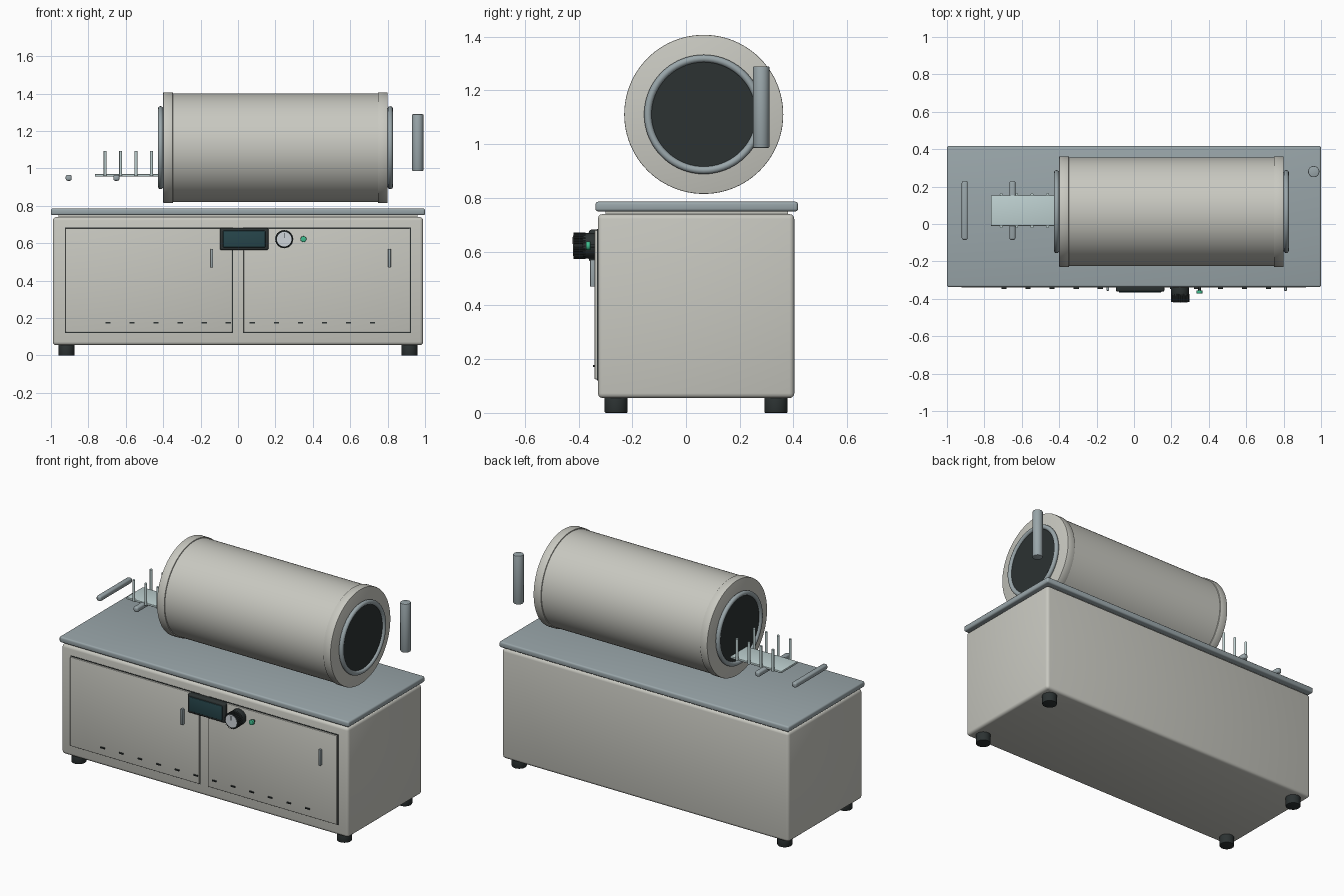
import bpy, math
from mathutils import Vector

if "Cube" in bpy.data.objects:
    bpy.data.objects.remove(bpy.data.objects["Cube"])


def material(name, rgb):
    m = bpy.data.materials.new(name)
    m.diffuse_color = (*rgb, 1)
    m.use_nodes = True
    m.node_tree.nodes["Principled BSDF"].inputs["Base Color"].default_value = m.diffuse_color
    return m


CREAM = material("warm_grey_enamel", (0.58, 0.58, 0.53))
STEEL = material("blue_grey_steel", (0.32, 0.38, 0.40))
DARK = material("dark_rubber", (0.025, 0.032, 0.032))
SCREEN = material("screen_glass", (0.02, 0.06, 0.07))
GLASS = material("pale_tray", (0.52, 0.64, 0.64))
GREEN = material("green_lamp", (0.05, 0.50, 0.27))
PALE = material("pale_dial", (0.62, 0.66, 0.70))
ROT = {'X': (0, math.pi / 2, 0), 'Y': (math.pi / 2, 0, 0), 'Z': (0, 0, 0)}


def finish(name, mat, bevel=0, segments=3):
    ob = bpy.context.object
    ob.name = name
    ob.data.materials.append(mat)
    bpy.ops.object.transform_apply(location=False, rotation=True, scale=True)
    if bevel:
        b = ob.modifiers.new("bevel", 'BEVEL')
        b.width, b.segments = bevel, segments
        b.limit_method, b.angle_limit = 'ANGLE', math.radians(40)
        bpy.ops.object.modifier_apply(modifier=b.name)
    bpy.ops.object.shade_smooth_by_angle(angle=math.radians(35))
    return ob


def box(name, lo, hi, mat, bevel=0):
    lo, hi = Vector(lo), Vector(hi)
    bpy.ops.mesh.primitive_cube_add(size=1, location=(lo + hi) / 2)
    bpy.context.object.scale = hi - lo
    return finish(name, mat, bevel)


def rod(name, centre, r, length, axis, mat, bevel=0, sides=32):
    bpy.ops.mesh.primitive_cylinder_add(vertices=sides, radius=r, depth=length,
                                        location=centre, rotation=ROT[axis])
    return finish(name, mat, bevel, 2)


# Cabinet, worktop and feet
box("cabinet", (-0.99, -0.328, 0.055), (0.99, 0.403, 0.74), CREAM, 0.018)
box("worktop_neck", (-0.96, -0.30, 0.73), (0.96, 0.38, 0.76), CREAM)
box("worktop", (-1, -0.337, 0.75), (1, 0.417, 0.786), STEEL, 0.01)
for sx in (-1, 1):
    for y in (-0.26, 0.335):
        rod("foot", (sx * 0.917, y, 0.03), 0.043, 0.06, 'Z', DARK, 0.004)

# Doors with dark outline, pulls and a row of vent slots
for side, x0, pull in (("left", -0.922, -0.14), ("right", 0.03, 0.81)):
    x1 = x0 + 0.89
    box(side + "_door_seam", (x0 - 0.004, -0.331, 0.121), (x1 + 0.004, -0.32, 0.684), DARK)
    box(side + "_door", (x0, -0.34, 0.125), (x1, -0.32, 0.68), CREAM, 0.003)
    box(side + "_door_pull", (pull - 0.007, -0.357, 0.47), (pull + 0.007, -0.335, 0.57), STEEL, 0.003)
for i in range(12):
    x = -0.695 + i * 0.1286
    box("vent_slot", (x - 0.014, -0.347, 0.171), (x + 0.014, -0.335, 0.178), DARK)

# Control panel: display, ribbed knob and lamp
box("display_housing", (-0.097, -0.362, 0.563), (0.163, -0.32, 0.682), DARK, 0.01)
box("display_screen", (-0.08, -0.367, 0.578), (0.146, -0.355, 0.667), SCREEN, 0.004)
KX, KZ = 0.247, 0.622
rod("knob_collar", (KX, -0.36, KZ), 0.048, 0.05, 'Y', DARK, 0.003)
rod("knob_grip", (KX, -0.395, KZ), 0.044, 0.046, 'Y', DARK, 0.003)
for i in range(28):
    a = i * math.tau / 28
    rib = rod("knob_rib", (KX + 0.046 * math.cos(a), -0.396, KZ + 0.046 * math.sin(a)),
              0.0035, 0.044, 'Y', DARK, 0, 8)
rod("knob_face", (KX, -0.417, KZ), 0.039, 0.006, 'Y', PALE)
box("knob_pointer", (KX - 0.002, -0.422, KZ + 0.006), (KX + 0.002, -0.416, KZ + 0.033), DARK)
rod("lamp", (0.35, -0.364, KZ), 0.016, 0.017, 'Y', GREEN, 0.003)
rod("lamp_stem", (0.35, -0.342, KZ), 0.007, 0.03, 'Y', DARK)

# Furnace drum with end flanges, collars and dark mouths
DY, DZ = 0.066, 1.111
rod("drum", (0.2, DY, DZ), 0.29, 1.19, 'X', CREAM, 0, 96)
for side, x_band, x_end, s in (("left", -0.374, -0.4, -1), ("right", 0.774, 0.8, 1)):
    rod(side + "_drum_flange", (x_band, DY, DZ), 0.296, 0.052, 'X', CREAM, 0.003, 96)
    rod(side + "_drum_mouth", (x_end, DY, DZ), 0.203, 0.03, 'X', DARK, 0, 64)
    bpy.ops.mesh.primitive_torus_add(major_radius=0.208, minor_radius=0.014,
                                     major_segments=72, minor_segments=14,
                                     location=(x_end + s * 0.014, DY, DZ), rotation=ROT['X'])
    finish(side + "_drum_collar", STEEL)

# Sample tray with upright pins and cross bars
box("sample_tray", (-0.765, -0.01, 0.957), (-0.40, 0.153, 0.97), GLASS, 0.003)
for x in (-0.71, -0.627, -0.545, -0.462):
    for y in (-0.014, 0.157):
        rod("tray_pin", (x, y, 1.027), 0.008, 0.135, 'Z', GLASS, 0, 16)
for name, x in (("tray_pull_bar", -0.905), ("tray_cross_bar", -0.65)):
    box(name, (x - 0.016, -0.085, 0.934), (x + 0.016, 0.23, 0.966), STEEL, 0.01)

# Upright door grip beside the right mouth
rod("door_grip", (0.961, 0.28, 1.138), 0.03, 0.304, 'Z', STEEL, 0.004)
